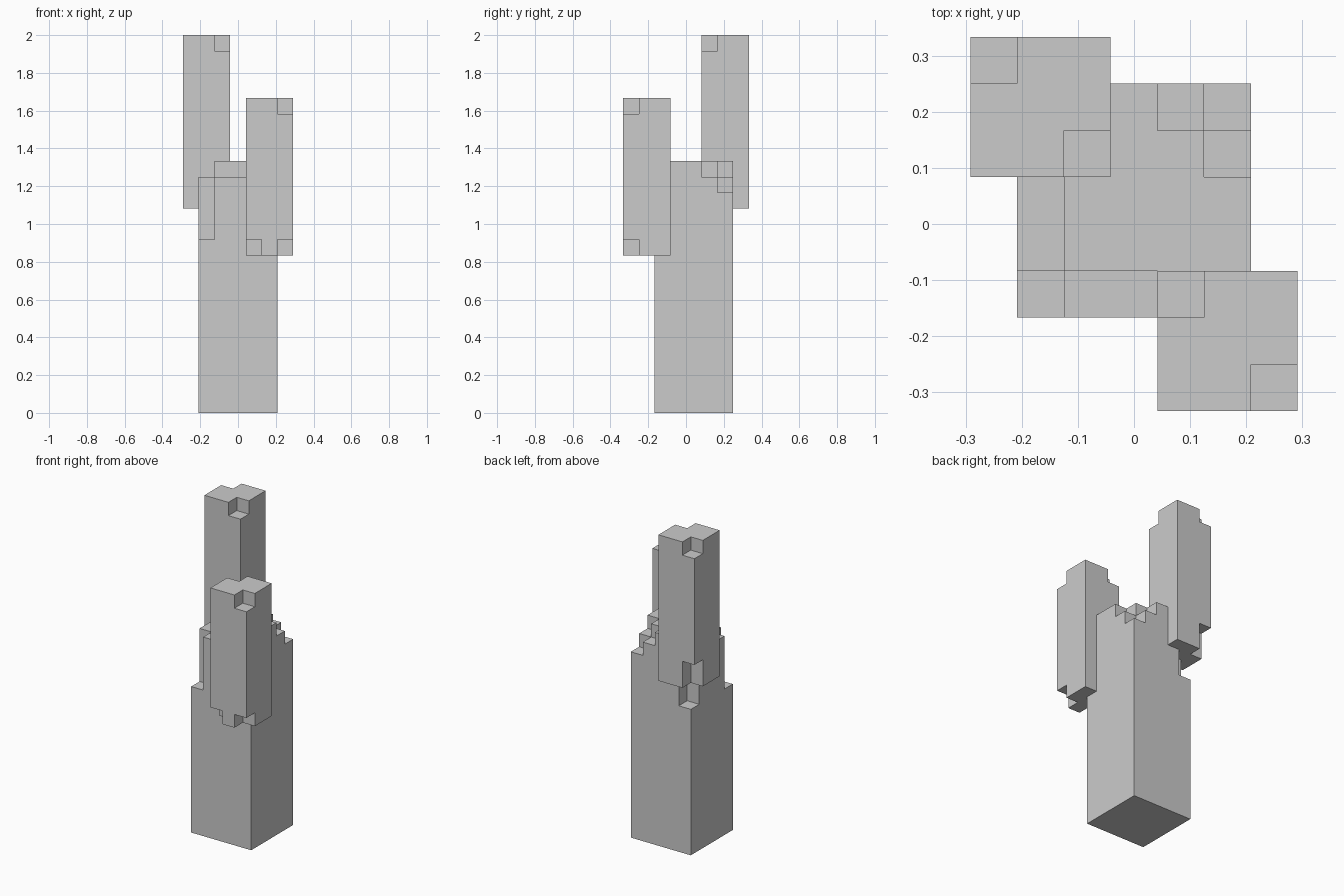
import bpy, bmesh
from itertools import product
from mathutils import Vector

if "Cube" in bpy.data.objects:
    bpy.data.objects.remove(bpy.data.objects["Cube"])

U = 1 / 12                              # block edge length
ORIGIN = Vector((-3.5, -4, 0))          # model is 7 x 8 x 24 blocks


def box(x0, x1, y0, y1, z0, z1):
    """Set of unit blocks filling a box (end values excluded)."""
    return set(product(range(x0, x1), range(y0, y1), range(z0, z1)))


# trunk: square column with chipped corners
trunk = box(1, 6, 2, 7, 0, 16)
for chip in ((1, 2, 2, 3, 11, 16), (1, 2, 6, 7, 11, 16),    # tall left corner notches
             (1, 2, 3, 6, 15, 16), (2, 6, 2, 3, 15, 16),    # low rim on left and front
             (4, 6, 6, 7, 15, 16), (5, 6, 5, 6, 15, 16),    # stepped back right corner
             (5, 6, 6, 7, 14, 16)):
    trunk -= box(*chip)

# tall arm, back left
tall_arm = box(0, 3, 5, 8, 13, 24)
for chip in ((0, 1, 7, 8, 23, 24), (2, 3, 5, 6, 23, 24), (0, 1, 7, 8, 13, 15)):
    tall_arm -= box(*chip)

# short arm, front right
short_arm = box(4, 7, 0, 3, 10, 20)
for chip in ((6, 7, 0, 1, 19, 20), (4, 5, 2, 3, 19, 20),
             (4, 5, 0, 1, 10, 11), (6, 7, 0, 1, 10, 11)):
    short_arm -= box(*chip)

trunk -= tall_arm | short_arm
solid = trunk | tall_arm | short_arm


def build(name, cells):
    """Skin the outer block faces of a part, then merge flat areas."""
    bm = bmesh.new()
    for cell in sorted(cells):
        centre = Vector(cell) + Vector((.5, .5, .5)) + ORIGIN
        for axis, sign in product(range(3), (-1, 1)):
            near = list(cell)
            near[axis] += sign
            if tuple(near) in solid:
                continue
            n, a, b = Vector(), Vector(), Vector()
            n[axis] = sign / 2
            a[(axis + 1) % 3] = sign / 2
            b[(axis + 2) % 3] = 0.5
            bm.faces.new([bm.verts.new((centre + n + p) * U)
                          for p in (-a - b, a - b, a + b, b - a)])
    bmesh.ops.remove_doubles(bm, verts=bm.verts, dist=1e-4)
    bmesh.ops.dissolve_limit(bm, angle_limit=0.01, verts=bm.verts, edges=bm.edges)
    mesh = bpy.data.meshes.new(name)
    bm.to_mesh(mesh)
    bm.free()
    bpy.context.collection.objects.link(bpy.data.objects.new(name, mesh))


build("trunk", trunk)
build("tall_arm", tall_arm)
build("short_arm", short_arm)
